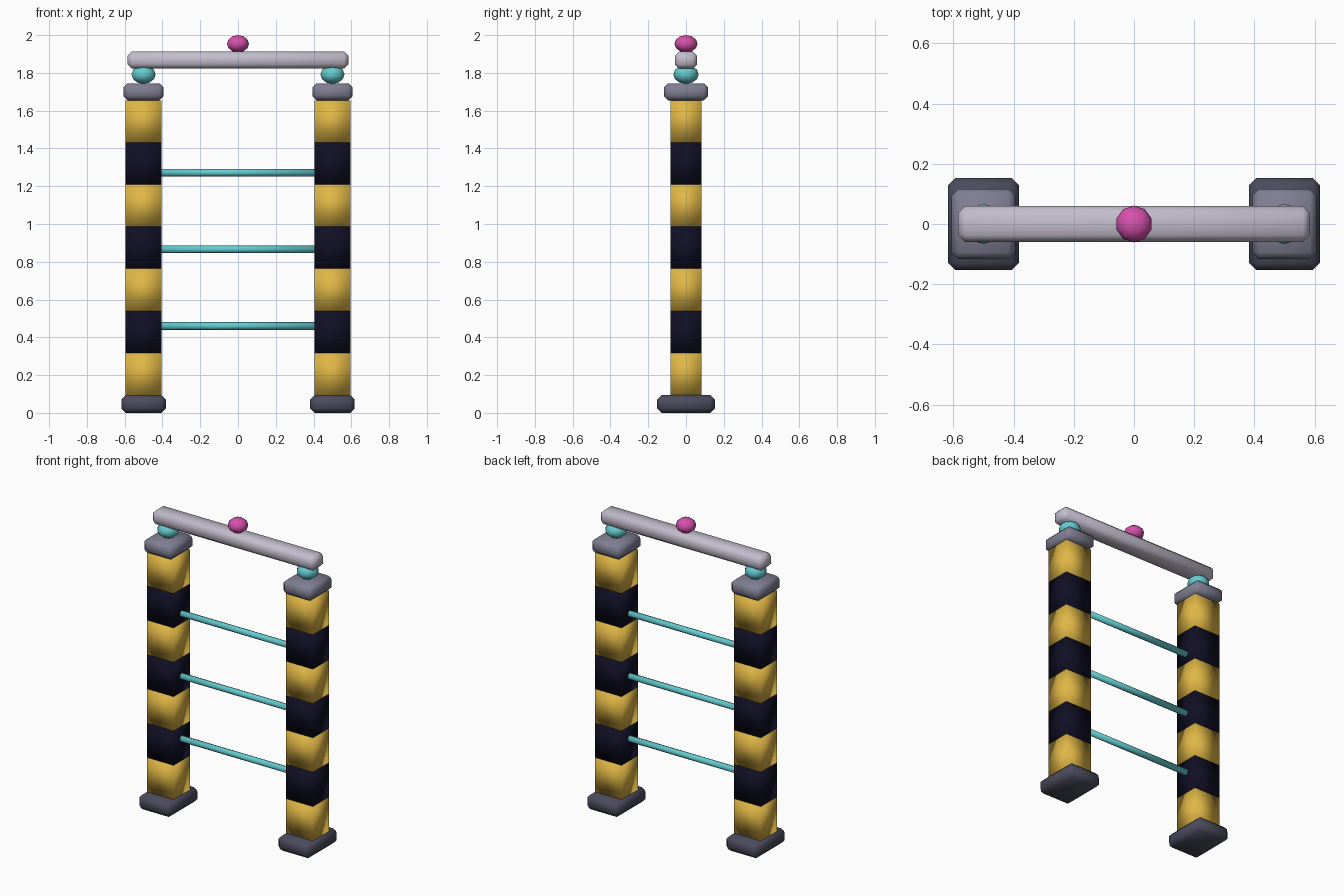
import bpy
import bmesh
from mathutils import Matrix

default = bpy.data.objects.get("Cube")
if default:
    bpy.data.objects.remove(default, do_unlink=True)


def material(name, r, g, b):
    m = bpy.data.materials.new(name)
    m.use_nodes = True
    m.diffuse_color = (r, g, b, 1)
    m.node_tree.nodes["Principled BSDF"].inputs["Base Color"].default_value = (r, g, b, 1)
    return m


YELLOW = material("yellow", 0.74, 0.47, 0.06)
NAVY = material("dark navy", 0.005, 0.005, 0.018)
SLATE = material("dark slate", 0.07, 0.07, 0.11)
GREY = material("blue grey", 0.21, 0.21, 0.29)
PALE = material("pale lilac", 0.55, 0.51, 0.61)
TEAL = material("teal", 0.13, 0.60, 0.63)
PINK = material("pink", 0.68, 0.08, 0.42)


def finish(bm, name, mat, location):
    for f in bm.faces:
        f.smooth = True
    mesh = bpy.data.meshes.new(name)
    bm.to_mesh(mesh)
    bm.free()
    mesh.materials.append(mat)
    obj = bpy.data.objects.new(name, mesh)
    obj.location = location
    bpy.context.collection.objects.link(obj)
    return obj


def box(name, mat, location, size, bevel=0):
    bm = bmesh.new()
    bmesh.ops.create_cube(bm, size=1, matrix=Matrix.Diagonal((*size, 1)))
    if bevel:
        bmesh.ops.bevel(bm, geom=bm.edges[:], offset=bevel, segments=1, affect='EDGES')
    return finish(bm, name, mat, location)


def ball(name, mat, location, radius, height):
    bm = bmesh.new()
    bmesh.ops.create_uvsphere(bm, u_segments=10, v_segments=6, radius=1,
                              matrix=Matrix.Diagonal((radius, radius, height, 1)))
    return finish(bm, name, mat, location)


def rung(name, mat, z, radius, length):
    bm = bmesh.new()
    bmesh.ops.create_cone(bm, cap_ends=True, segments=8, radius1=radius, radius2=radius,
                          depth=length, matrix=Matrix.Rotation(1.5708, 4, 'Y'))
    return finish(bm, name, mat, (0, 0, z))


# Striped posts with feet, caps and ball joints
BANDS = 7
POST_BOTTOM, POST_TOP = 0.095, 1.655
band = (POST_TOP - POST_BOTTOM) / BANDS
for side, x in (("right", -0.5), ("left", 0.5)):
    box(side + "_foot", SLATE, (x, 0, 0.0475), (0.236, 0.306, 0.095), 0.024)
    for i in range(BANDS):
        box(f"{side}_post_band_{i + 1}", NAVY if i % 2 else YELLOW,
            (x, 0, POST_BOTTOM + (i + 0.5) * band), (0.192, 0.166, band))
    box(side + "_post_cap", GREY, (x, 0, 1.7), (0.212, 0.234, 0.09), 0.022)
    ball(side + "_joint", TEAL, (x, 0, 1.792), 0.067, 0.05)

# Rungs between the posts
for i in range(3):
    rung(f"rung_{i + 1}", TEAL, 0.46 + i * 0.406, 0.02, 0.83)

# Top beam and its knob
box("top_beam", PALE, (0, 0, 1.868), (1.168, 0.118, 0.09), 0.022)
ball("beam_knob", PINK, (0, 0, 1.954), 0.061, 0.046)
